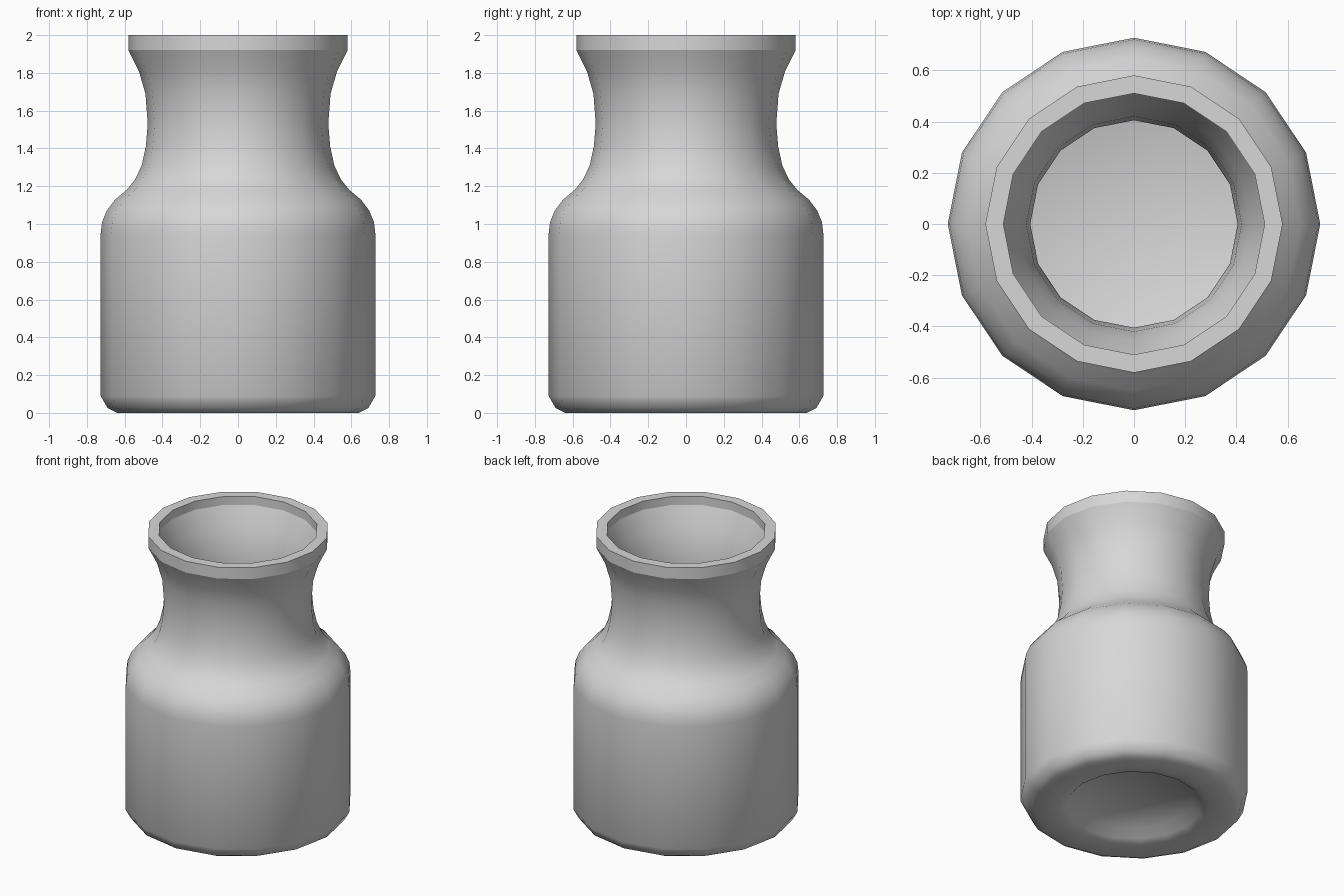
import bpy
import bmesh
from math import cos, sin, pi

cube = bpy.data.objects.get("Cube")
if cube:
    bpy.data.objects.remove(cube, do_unlink=True)

SIDES = 16

clay = bpy.data.materials.new("light_grey")
clay.use_nodes = True
grey = (0.68, 0.68, 0.68, 1)
clay.diffuse_color = grey
clay.node_tree.nodes["Principled BSDF"].inputs["Base Color"].default_value = grey

# Profiles as (radius, height), running from the foot up and back down inside
foot = [(0.38, 0.07), (0.43, 0.02), (0.49, 0.005), (0.64, 0), (0.69, 0.025), (0.727, 0.09)]
shoulder = [(0.727, 0.95), (0.72, 1.01), (0.695, 1.07), (0.65, 1.13), (0.59, 1.18), (0.545, 1.235)]
neck = [(0.51, 1.31), (0.488, 1.41), (0.478, 1.53), (0.49, 1.69), (0.525, 1.81)]
lip = [(0.58, 1.92), (0.58, 2), (0.51, 2), (0.51, 1.94)]
inner_neck = [(0.455, 1.81), (0.42, 1.69), (0.405, 1.53), (0.415, 1.41), (0.44, 1.3)]
inside = [(0.51, 1.18), (0.6, 1.09), (0.65, 0.95), (0.65, 0.15), (0.58, 0.1)]


def lathe(name, profile, sharp_rings, material):
    """Revolve a profile, capping both ends and creasing the given rings."""
    bm = bmesh.new()
    rings = [[bm.verts.new((r * cos(2 * pi * i / SIDES), r * sin(2 * pi * i / SIDES), z))
              for i in range(SIDES)] for r, z in profile]
    for a, b in zip(rings, rings[1:]):
        for i in range(SIDES):
            j = (i + 1) % SIDES
            bm.faces.new((a[i], a[j], b[j], b[i]))
    bm.faces.new(rings[0][::-1])
    bm.faces.new(rings[-1])
    for face in bm.faces:
        face.smooth = True
    for k in sharp_rings:
        for i in range(SIDES):
            bm.edges.get((rings[k][i], rings[k][i - 1])).smooth = False
    bmesh.ops.recalc_face_normals(bm, faces=bm.faces)
    mesh = bpy.data.meshes.new(name)
    bm.to_mesh(mesh)
    bm.free()
    mesh.materials.append(material)
    obj = bpy.data.objects.new(name, mesh)
    bpy.context.collection.objects.link(obj)
    return obj


# Hollow vase with crisp edges around the lip
lip_start = len(foot + shoulder + neck)
lathe("vase", foot + shoulder + neck + lip + inner_neck + inside,
      range(lip_start, lip_start + len(lip)), clay)
